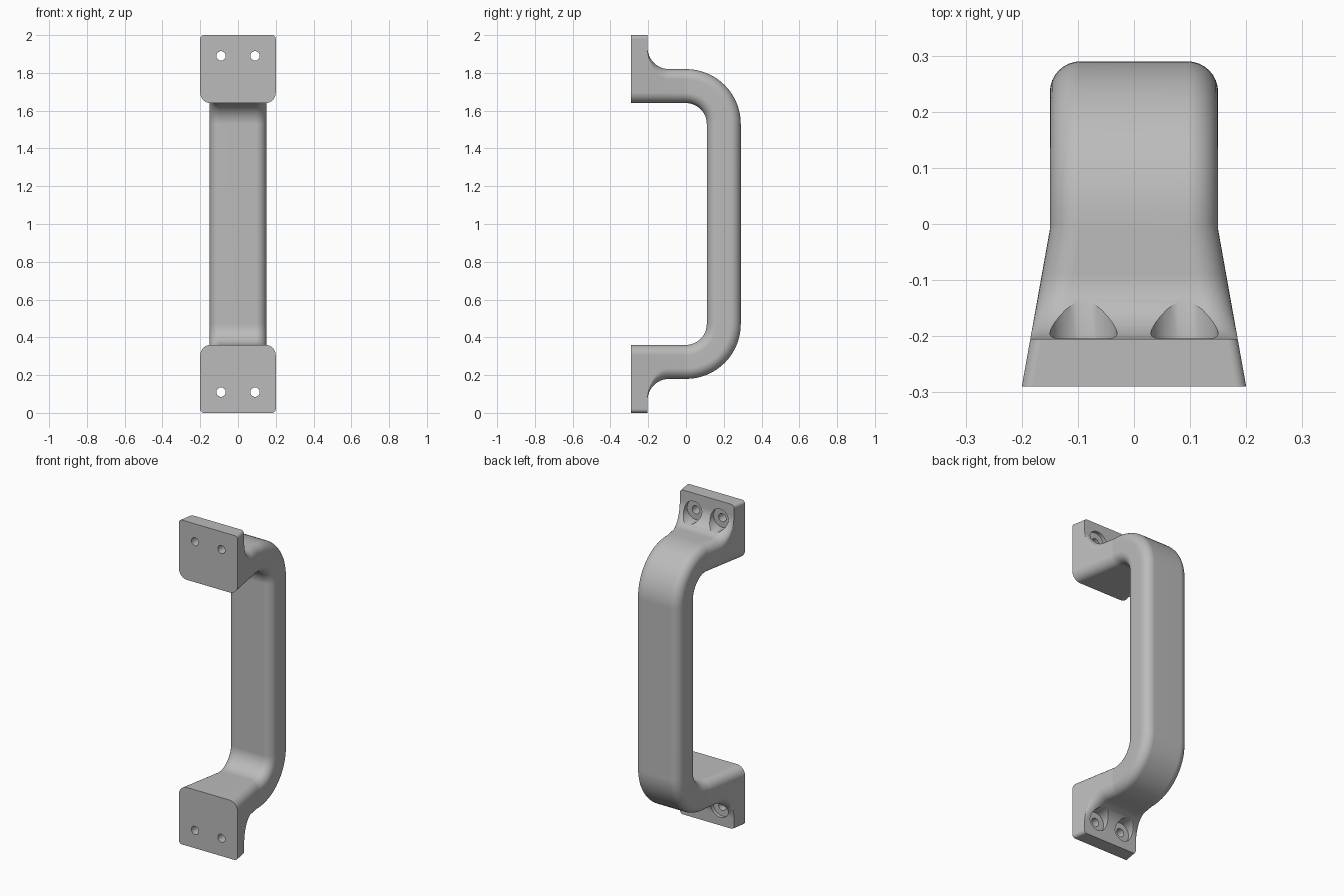
import bpy, bmesh
from math import pi, sin, cos

cube = bpy.data.objects.get("Cube")
if cube:
    bpy.data.objects.remove(cube, do_unlink=True)

grey = bpy.data.materials.new("plain_grey")
grey.use_nodes = True
colour = (0.5, 0.5, 0.5, 1)
grey.diffuse_color = colour
grey.node_tree.nodes["Principled BSDF"].inputs["Base Color"].default_value = colour

ROUND = 0.055      # edge rounding of the bar
PLATE_Y = -0.205   # back face of the mounting plates
CORNER = 8         # segments per rounded corner


def half_width(y):
    return 0.15 + max(0, -0.01 - y) * 0.05 / 0.28


def section(inner, outer, r_outer):
    """Rounded rectangle spanning the bar from its inner to its outer side."""
    (iy, iz), (oy, oz) = inner, outer
    depth = ((oy - iy) ** 2 + (oz - iz) ** 2) ** 0.5
    dy, dz = (oy - iy) / depth, (oz - iz) / depth
    ring = []
    for q in range(4):
        r = r_outer if q < 2 else ROUND
        sx = 1 if q in (0, 3) else -1
        for k in range(CORNER + 1):
            a = (q + k / CORNER) * pi / 2
            t = (depth - r if q < 2 else r) + r * sin(a)
            y, z = iy + dy * t, iz + dz * t
            ring.append((sx * (half_width(y) - r) + r * cos(a), y, z))
    return ring


def link(name, bm):
    bmesh.ops.recalc_face_normals(bm, faces=bm.faces)
    mesh = bpy.data.meshes.new(name)
    bm.to_mesh(mesh)
    bm.free()
    mesh.materials.append(grey)
    obj = bpy.data.objects.new(name, mesh)
    bpy.context.collection.objects.link(obj)
    return obj


def loft(bm, rings):
    loops = [[bm.verts.new(p) for p in ring] for ring in rings]
    for a, b in zip(loops, loops[1:]):
        for i in range(len(a)):
            j = (i + 1) % len(a)
            bm.faces.new((a[i], a[j], b[j], b[i]))
    bm.faces.new(loops[0])
    bm.faces.new(loops[-1])


# Upper half: plate, fillet into the arm, then the bend
rings = [section((y, 1.64), (y, 2.0), 0.02) for y in (-0.29, PLATE_Y)]
for k in range(13):
    a = k / 12 * pi / 2
    y = -0.09 - 0.114 * cos(a)
    z = 1.935 - 0.115 * sin(a)
    rings.append(section((y, 1.64), (y, z), max(0.003, ROUND * sin(a))))
rings.append(section((-0.01, 1.64), (-0.01, 1.82), ROUND))
for k in range(17):
    a = k / 16 * pi / 2
    s, c = sin(a), cos(a)
    rings.append(section((0.11 * s, 1.53 + 0.11 * c),
                         (0.29 * s, 1.53 + 0.29 * c), ROUND))

# Lower half mirrors the upper one
rings += [[(x, y, 2 - z) for x, y, z in ring] for ring in reversed(rings)]
body = bmesh.new()
loft(body, rings)
handle = link("pull_handle", body)

# Screw holes with recesses for the screw heads
holes = bmesh.new()
for x in (-0.09, 0.09):
    for z in (0.11, 1.89):
        profile = [(0.025, -0.35), (0.025, -0.225), (0.06, -0.225), (0.06, 0.0)]
        loft(holes, [[(x + r * cos(i * pi / 16), y, z + r * sin(i * pi / 16))
                      for i in range(32)] for r, y in profile])
cutter = link("screw_hole_cutter", holes)
cutter.hide_render = True

cut = handle.modifiers.new("screw_holes", "BOOLEAN")
cut.operation = "DIFFERENCE"
cut.solver = "EXACT"
cut.object = cutter
bpy.ops.object.select_all(action="DESELECT")
handle.select_set(True)
bpy.context.view_layer.objects.active = handle
bpy.ops.object.modifier_apply(modifier=cut.name)
bpy.data.objects.remove(cutter, do_unlink=True)
bpy.ops.object.shade_smooth_by_angle(angle=pi / 6)
weighted = handle.modifiers.new("even_shading", "WEIGHTED_NORMAL")
weighted.keep_sharp = True
